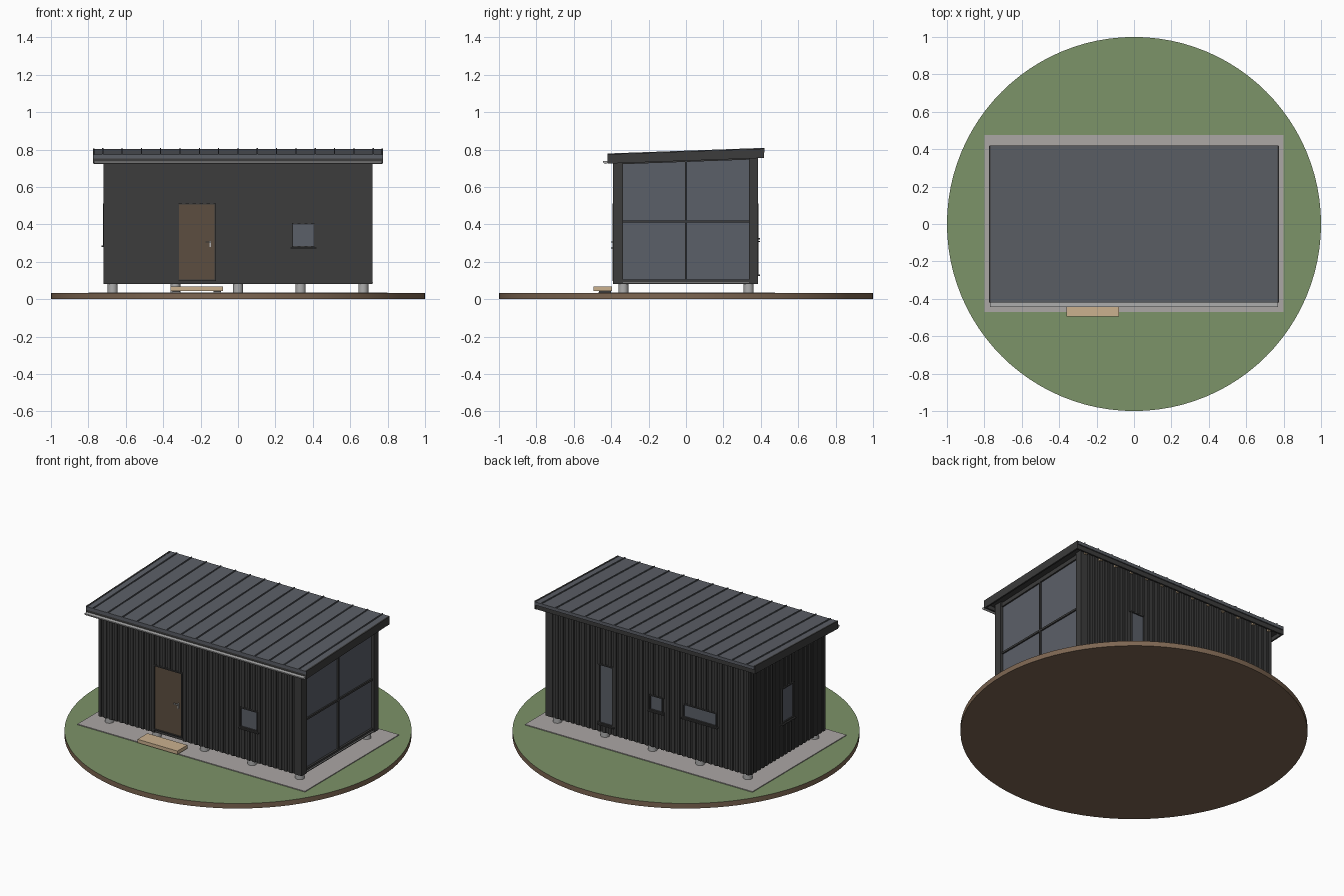
import bpy, bmesh, math

if "Cube" in bpy.data.objects:
    bpy.data.objects.remove(bpy.data.objects["Cube"])


def colour(name, r, g, b):
    m = bpy.data.materials.new(name)
    m.diffuse_color = (r, g, b, 1)
    m.use_nodes = True
    m.node_tree.nodes["Principled BSDF"].inputs["Base Color"].default_value = m.diffuse_color
    return m


DARK = colour("charcoal cladding", .045, .045, .045)
ROOF = colour("slate roof metal", .105, .114, .132)
GLASS = colour("grey glass", .105, .115, .140)
DOOR = colour("brown door", .107, .076, .051)
WOOD = colour("pale timber", .597, .440, .275)
GRAVEL = colour("grey gravel", .407, .385, .375)
METAL = colour("light metal", .42, .42, .42)
SOIL = colour("brown soil", .205, .133, .084)
GRASS = colour("green grass", .202, .292, .138)


def under(y):
    """Height of the roof's lower edge at depth y."""
    return .74 + .036 * y


def prism(bm, yz, x0, x1):
    """Add a y-z outline extruded along x."""
    a = [bm.verts.new((x0, y, z)) for y, z in yz]
    b = [bm.verts.new((x1, y, z)) for y, z in yz]
    bm.faces.new(a)
    bm.faces.new(b[::-1])
    n = len(a)
    for i in range(n):
        j = (i + 1) % n
        bm.faces.new((a[j], a[i], b[i], b[j]))


def strip(y0, y1, low, high):
    """Outline of a band that follows the roof slope."""
    return [(y0, under(y0) + low), (y1, under(y1) + low),
            (y1, under(y1) + high), (y0, under(y0) + high)]


def box(bm, x0, x1, y0, y1, z0, z1):
    prism(bm, [(y0, z0), (y1, z0), (y1, z1), (y0, z1)], x0, x1)


def finish(name, bm, mat):
    bmesh.ops.recalc_face_normals(bm, faces=bm.faces)
    me = bpy.data.meshes.new(name)
    bm.to_mesh(me)
    bm.free()
    me.materials.append(mat)
    ob = bpy.data.objects.new(name, me)
    bpy.context.collection.objects.link(ob)
    return ob


def boxes(name, items, mat):
    bm = bmesh.new()
    for it in items:
        box(bm, *it)
    return finish(name, bm, mat)


def prisms(name, items, mat):
    bm = bmesh.new()
    for it in items:
        prism(bm, *it)
    return finish(name, bm, mat)


# Round plot with a grass top
bpy.ops.mesh.primitive_cylinder_add(vertices=96, radius=1, depth=.032, location=(0, 0, .016))
plot = bpy.context.object
plot.name = "ground_disc"
plot.data.materials.append(SOIL)
plot.data.materials.append(GRASS)
for p in plot.data.polygons:
    p.material_index = 1 if p.normal.z > .5 else 0
bpy.ops.object.shade_smooth_by_angle()
boxes("gravel_bed", [(-.8, .8, -.47, .475, .025, .037)], GRAVEL)

# Foundation piers
for i in range(5):
    for y in (-.335, .335):
        bpy.ops.mesh.primitive_cylinder_add(vertices=24, radius=.027, depth=.055,
                                            location=(-.67 + .335 * i, y, .058))
        pier = bpy.context.object
        pier.name = "foundation_pier"
        pier.data.materials.append(METAL)
        bpy.ops.object.shade_smooth_by_angle()

# Wall core and the posts beside the glazed end
YF, YB, XL = -.382, .378, -.713
core = [(YF, .08), (YB, .08), (YB, under(YB) + .03), (YF, under(YF) + .03)]
prisms("wall_core", [(core, XL, .695)], DARK)
posts = []
for y0, y1 in ((-.389, -.337), (.337, .385)):
    posts.append(([(y0, .08), (y1, .08), (y1, under(y1) + .03), (y0, under(y0) + .03)], .69, .72))
prisms("glazed_end_posts", posts, DARK)

# Openings: (wall, along-min, along-max, z-min, z-max)
windows = [("front", .295, .405, .285, .400), ("back", .25, .335, .14, .505),
           ("back", -.10, -.02, .32, .405), ("back", -.48, -.255, .335, .410),
           ("left", -.05, .06, .295, .505)]
door = ("front", -.315, -.125, .105, .505)


def on_wall(wall, a0, a1, z0, z1, d0, d1):
    """Box on a wall, from d0 to d1 outside the wall core."""
    if wall == "front":
        return (a0, a1, YF - d1, YF - d0, z0, z1)
    if wall == "back":
        return (a0, a1, YB + d0, YB + d1, z0, z1)
    return (XL - d1, XL - d0, a0, a1, z0, z1)


# Vertical cladding battens, broken at each opening
battens = []
for wall, start, end, n in (("front", -.70, .68, 38), ("back", -.70, .68, 38),
                            ("left", -.365, .361, 20)):
    for i in range(n):
        a = start + (end - start) * i / (n - 1)
        top = under({"front": YF, "back": YB}.get(wall, a)) + .02
        z = .08
        for w, a0, a1, z0, z1 in windows + [door]:
            if w == wall and a0 - .012 < a < a1 + .012:
                if z0 > .12:
                    battens.append(on_wall(wall, a - .01, a + .01, z, z0, -.004, .007))
                z = z1
        battens.append(on_wall(wall, a - .01, a + .01, z, top, -.004, .007))
boxes("cladding_battens", battens, DARK)

# Window panes, frames and sills
panes, frames, sills = [], [], []
for w, a0, a1, z0, z1 in windows + [door]:
    t = .007
    frames += [on_wall(w, a0 - t, a0, z0 - t, z1 + t, -.004, .010),
               on_wall(w, a1, a1 + t, z0 - t, z1 + t, -.004, .010),
               on_wall(w, a0, a1, z1, z1 + t, -.004, .010),
               on_wall(w, a0, a1, z0 - t, z0, -.004, .010)]
for w, a0, a1, z0, z1 in windows:
    panes.append(on_wall(w, a0, a1, z0, z1, -.004, .002))
    sills.append(on_wall(w, a0 - .015, a1 + .015, z0 - .015, z0 - .008, -.004, .018))
boxes("window_panes", panes, GLASS)
boxes("opening_frames", frames, DARK)
boxes("window_sills", sills, DARK)

# Door and its lever handle
boxes("door_leaf", [on_wall(*door, -.004, .003)], DOOR)
boxes("door_handle", [(-.152, -.144, YF - .008, YF, .28, .312),
                      (-.175, -.146, YF - .018, YF - .012, .302, .309),
                      (-.151, -.145, YF - .018, YF - .006, .302, .309)], METAL)

# Glazed end: full-height glass with mullions
prisms("end_glass", [([(-.337, .1), (.337, .1), (.337, under(.337) + .02),
                       (-.337, under(-.337) + .02)], .69, .702)], GLASS)
prisms("end_mullions", [
    ([(-.006, .1), (.006, .1), (.006, .755), (-.006, .755)], .69, .711),
    ([(-.337, .409), (.337, .409), (.337, .421), (-.337, .421)], .69, .711),
    ([(-.337, .08), (.337, .08), (.337, .106), (-.337, .106)], .69, .715),
    (strip(-.337, .337, -.006, .02), .69, .711)], DARK)
boxes("end_threshold", [(.70, .721, -.337, .337, .088, .092)], METAL)

# Roof structure: rafters, deck, fascias and barge boards
prisms("rafters", [(strip(-.41, .405, .004, .028), x - .008, x + .008)
                   for x in [-.69 + .115 * i for i in range(13)]], WOOD)
prisms("roof_deck", [(strip(-.41, .41, .024, .04), -.77, .77)], DARK)
prisms("fascia_boards", [(strip(-.418, -.407, 0, .036), -.77, .77),
                         (strip(.404, .414, 0, .036), -.77, .77)]
       + [(strip(-.42, .416, 0, .05), s * .776, s * .766) for s in (-1, 1)], DARK)

# Sheet roof with folded edges and standing seams
prisms("roof_sheet", [(strip(-.421, .421, .028, .048), -.772, .772)], ROOF)
prisms("roof_seams", [(strip(-.421, .421, .046, .054), x - .003, x + .003)
                      for x in [-.7233 + .1033 * i for i in range(15)]], ROOF)

# Half-round gutter along the low edge
arc = [(-.431 + .013 * math.cos(t), .738 + .014 * math.sin(t))
       for t in [math.pi * (1 + i / 10) for i in range(11)]]
prisms("gutter", [(arc, -.77, .77)], METAL)

# Entrance step on two bearers
boxes("door_step", [(-.36, -.08, -.495, -.395, .045, .067)], WOOD)
boxes("step_bearers", [(x - .02, x + .02, -.465, -.40, .034, .046) for x in (-.33, -.11)], DARK)
